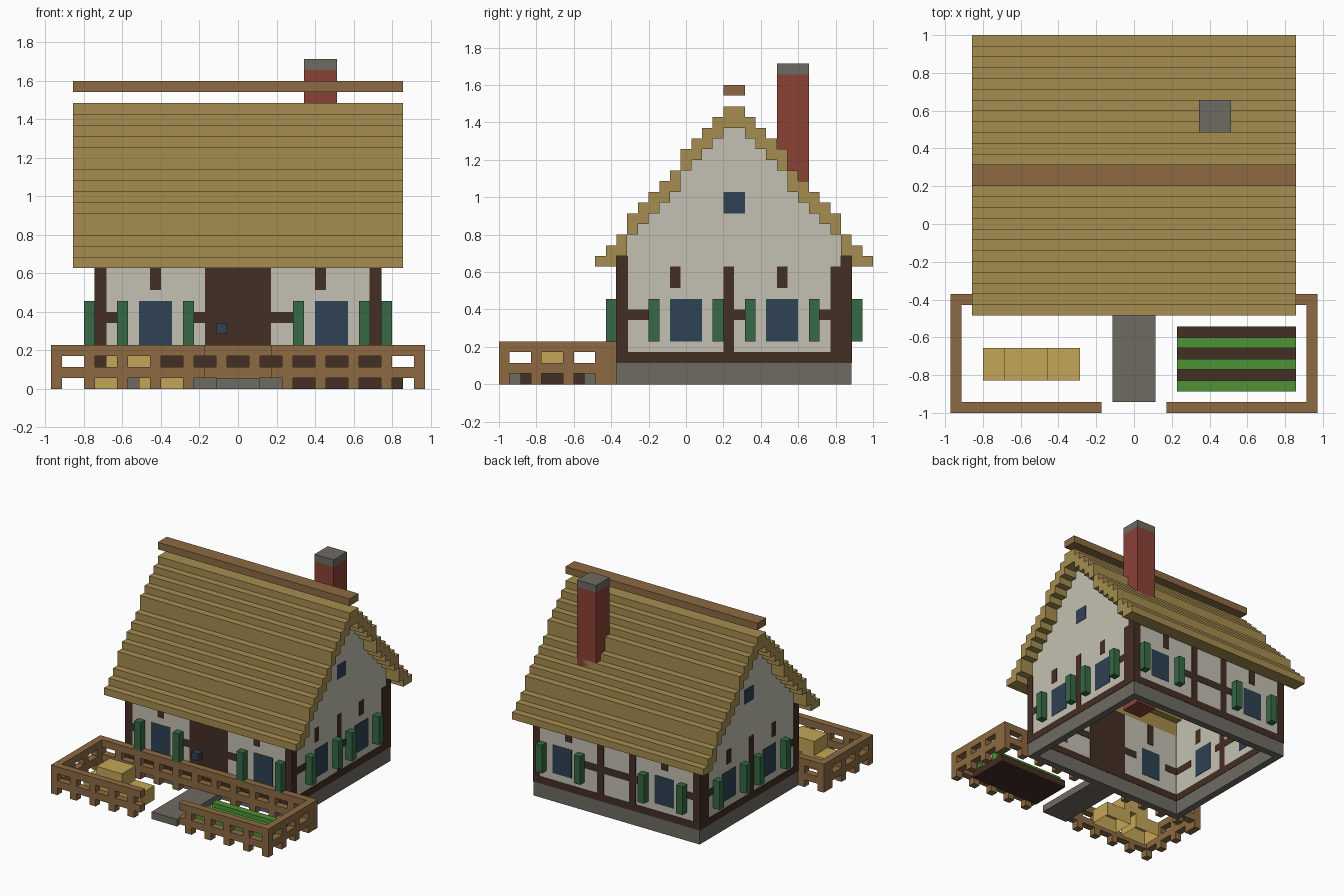
import bpy
import bmesh

cube = bpy.data.objects.get("Cube")
if cube:
    bpy.data.objects.remove(cube, do_unlink=True)

U = 2 / 35      # size of one block
E = 0.05        # how far inlays stand proud of the wall, in blocks


def material(name, rgb):
    lin = [((c / 255 + 0.055) / 1.055) ** 2.4 for c in rgb]
    m = bpy.data.materials.new(name)
    m.use_nodes = True
    m.diffuse_color = (*lin, 1)
    bsdf = m.node_tree.nodes["Principled BSDF"]
    bsdf.inputs["Base Color"].default_value = (*lin, 1)
    bsdf.inputs["Roughness"].default_value = 0.9
    return m


STRAW = material("straw roof", (166, 141, 80))
PLASTER = material("plaster", (196, 192, 178))
TIMBER = material("dark timber", (68, 46, 36))
WOOD = material("light wood", (140, 106, 66))
STONE = material("grey stone", (110, 107, 99))
BRICK = material("red brick", (138, 66, 54))
GLASS = material("blue glass", (46, 66, 84))
SHUTTER = material("shutter green", (54, 106, 68))
HAY = material("hay", (196, 166, 87))
CROP = material("crop green", (78, 146, 54))


def finish(name, bm, mat):
    bmesh.ops.recalc_face_normals(bm, faces=bm.faces)
    me = bpy.data.meshes.new(name)
    bm.to_mesh(me)
    bm.free()
    me.materials.append(mat)
    ob = bpy.data.objects.new(name, me)
    bpy.context.collection.objects.link(ob)
    return ob


def pos(x, y, z):
    return (x * U, (y - 17.5) * U, z * U)


def boxes(name, mat, items, open_bottom=False):
    """Items are (x0, x1, y0, y1, z0, z1) in blocks; y counts from the front."""
    bm = bmesh.new()
    for x0, x1, y0, y1, z0, z1 in items:
        v = [bm.verts.new(pos(x, y, z)) for x in (x0, x1) for y in (y0, y1) for z in (z0, z1)]
        quads = [(0, 1, 3, 2), (4, 6, 7, 5), (0, 4, 5, 1), (2, 3, 7, 6), (1, 5, 7, 3)]
        if not open_bottom:
            quads.append((0, 2, 6, 4))
        for q in quads:
            bm.faces.new([v[i] for i in q])
    return finish(name, bm, mat)


def extrude_profile(name, mat, outline, x0, x1):
    """Prism along x from a (y, z) outline."""
    bm = bmesh.new()
    f = bm.faces.new([bm.verts.new(pos(x0, y, z)) for y, z in outline])
    r = bmesh.ops.extrude_face_region(bm, geom=[f])
    moved = [e for e in r["geom"] if isinstance(e, bmesh.types.BMVert)]
    bmesh.ops.translate(bm, verts=moved, vec=((x1 - x0) * U, 0, 0))
    return finish(name, bm, mat)


def steps(heights, start):
    """Staircase line through column heights, skipping flat joins."""
    pts = [(start, heights[0])]
    for i in range(1, len(heights)):
        if heights[i] != heights[i - 1]:
            pts += [(start + i, heights[i - 1]), (start + i, heights[i])]
    return pts + [(start + len(heights), heights[-1])]


# Stepped thatched roof and floating ridge beam
half = [12, 13, 14, 16, 17, 18, 19, 20, 22, 23, 24, 25, 26]
tops = half + half[::-1]
unders = [max(11, t - 2) for t in tops]
extrude_profile("thatched_roof", STRAW, steps(tops, 9) + steps(unders, 9)[::-1], -15, 15)
boxes("ridge_beam", WOOD, [(-15, 15, 21, 23, 27, 28)])

# Chimney
boxes("chimney", BRICK, [(6, 9, 26, 29, 2, 29)])
boxes("chimney_cap", STONE, [(6, 9, 26, 29, 29, 30)])

# Hollow foundation and plaster walls
boxes("foundation", STONE, [(-13, 13, 11, 12, 0, 2), (-13, 13, 32, 33, 0, 2),
                            (-13, -12, 12, 32, 0, 2), (12, 13, 12, 32, 0, 2)])
gable = [(11, 2)] + steps(unders[2:24], 11) + [(33, 2)]
for side, x in (("right", -13), ("left", 12)):
    extrude_profile(side + "_gable_wall", PLASTER, gable, x, x + 1)
for side, y in (("front", 11), ("back", 32)):
    boxes(side + "_wall", PLASTER, [(-12, 12, y, y + 1, 2, 12)])


def along_x(y, a, b, z0, z1):
    return (a, b, y - E, y + 1 + E, z0, z1)


def along_y(x, a, b, z0, z1):
    return (x - E, x + 1 + E, a, b, z0, z1)


# Corner posts
boxes("corner_posts", TIMBER, [(x - E, x + 1 + E, y - E, y + 1 + E, 2, 12)
                               for x in (-13, 12) for y in (11, 32)])

# Front and back: timber frame, windows, shutters
for side, y, out in (("front", 11, 10), ("back", 32, 33)):
    frame = [along_x(y, -12, 12, 2, 3)]
    frame += [along_x(y, a, a + 1, 9, 12) for a in (-8, 7)]
    frame += [along_x(y, a, b, 6, 7) for a, b in ((-12, -10), (-5, -3), (3, 6), (11, 12))]
    if side == "back":
        frame += [along_x(y, a, a + 1, 3, 12) for a in (-3, 2)]
        frame.append(along_x(y, -2, 2, 6, 7))
    boxes(side + "_timber_frame", TIMBER, frame)
    boxes(side + "_windows", GLASS, [along_x(y, a, a + 3, 4, 8) for a in (-9, 7)])
    boxes(side + "_shutters", SHUTTER, [(a, a + 1, out, out + 1, 4, 8) for a in (-11, -5, 5, 11)])

# Door and handle
boxes("door", TIMBER, [along_x(11, -3, 3, 3, 12)])
boxes("door_handle", GLASS, [(-2, -1, 10, 11, 5, 6)])

# Gable ends: timber frame, windows, shutters
for side, x, out in (("right", -13, -14), ("left", 12, 13)):
    frame = [along_y(x, 12, 32, 2, 3)]
    frame += [along_y(x, a, a + 1, 3, 11) for a in (21, 31)]
    frame += [along_y(x, a, a + 1, 9, 11) for a in (16, 26)]
    frame += [along_y(x, a, b, 6, 7) for a, b in ((12, 15), (20, 21), (22, 24), (29, 31))]
    boxes(side + "_timber_frame", TIMBER, frame)
    panes = [along_y(x, a, a + 3, 4, 8) for a in (16, 25)]
    boxes(side + "_windows", GLASS, panes + [along_y(x, 21, 23, 16, 18)])
    boxes(side + "_shutters", SHUTTER, [(out, out + 1, a, a + 1, 4, 8) for a in (14, 20, 23, 29)])


# Yard fence: two rails with short posts below and between
def fence(name, rails, posts):
    parts = [(*r, z, z + 1) for r in rails for z in (1, 3)]
    parts += [(x, x + 1, y, y + 1, z, z + 1) for x, y in posts for z in (0, 2)]
    boxes(name, WOOD, parts)


every_third = range(-17, 17, 3)
fence("front_fence", [(-17, -3, 0, 1), (3, 17, 0, 1)],
      [(x, 0) for x in every_third if x not in (-2, 1)])
fence("house_fence", [(-17, 17, 10, 11)], [(x, 10) for x in every_third])
for side, x in (("right", -17), ("left", 16)):
    fence(side + "_fence", [(x, x + 1, 1, 10)], [(x, y) for y in (3, 6, 9)])

# Garden path, vegetable bed and stacked hay bales
boxes("garden_path", STONE, [(-2, 2, 1, 11, 0, 1)])
boxes("soil_bed", TIMBER, [(4, 15, 2, 8, 0, 1)])
boxes("crop_rows", CROP, [(4, 15, y, y + 1, 1, 2) for y in (2, 4, 6)])
boxes("hay_bales", HAY, [(-14, -10, 3, 6, 0, 2), (-9, -5, 3, 6, 0, 2)], open_bottom=True)
boxes("top_hay_bale", HAY, [(-12, -8, 3, 6, 2, 4)])
